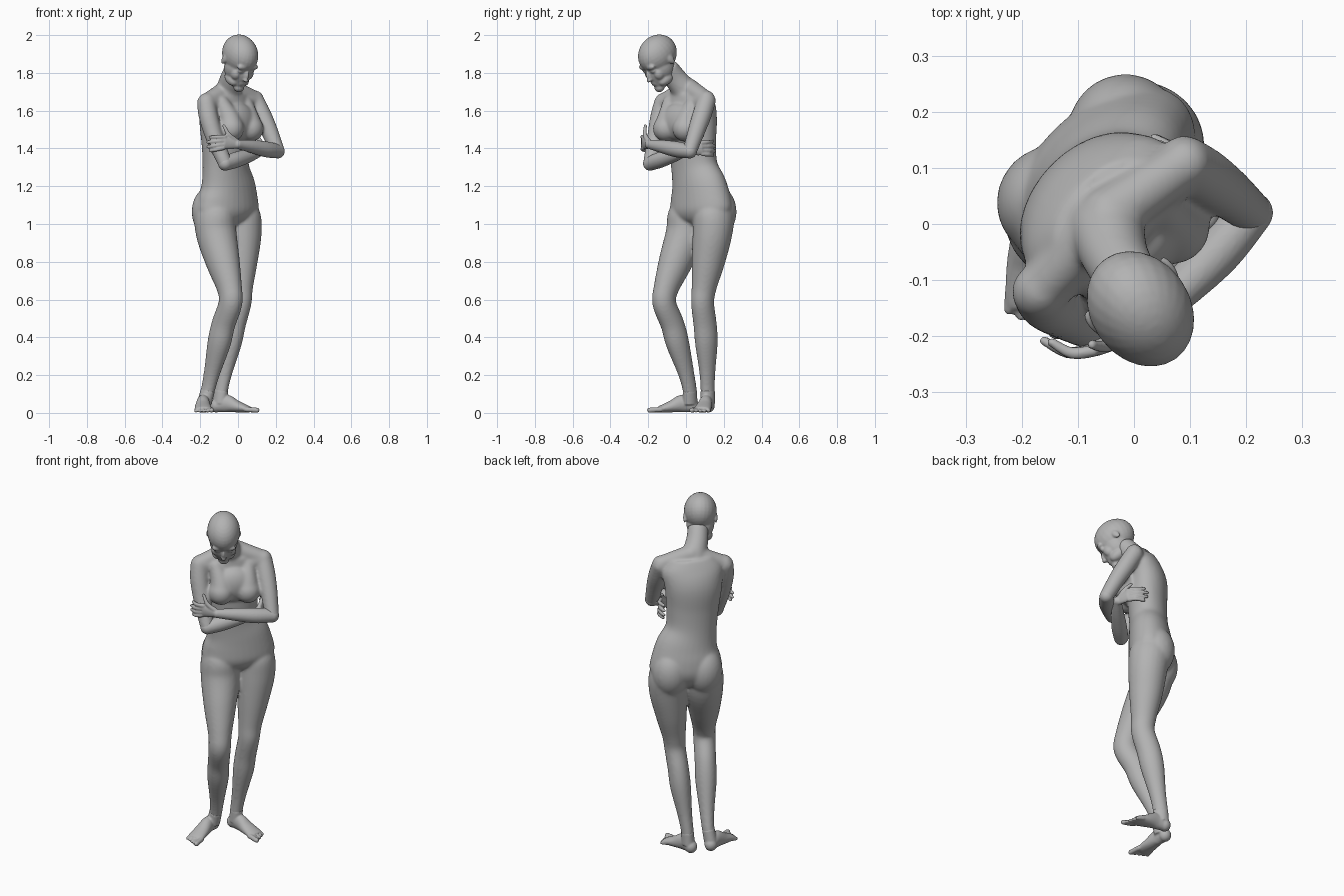
import bpy, bmesh, math
from mathutils import Vector, Matrix

old = bpy.data.objects.get("Cube")
if old:
    bpy.data.objects.remove(old, do_unlink=True)

grey = bpy.data.materials.new("plain grey")
grey.use_nodes = True
COL = (0.45, 0.45, 0.45, 1)
grey.diffuse_color = COL
grey.node_tree.nodes["Principled BSDF"].inputs["Base Color"].default_value = COL

FWD = Vector((1, -1, 0)).normalized()    # direction the body faces
LEFT = Vector((1, 1, 0)).normalized()
UP = Vector((0, 0, 1))
BODY = Matrix((LEFT, -FWD, UP)).transposed().to_4x4()


def ball(bm, pos, radii, rot=BODY):
    m = Matrix.Translation(pos) @ rot @ Matrix.Diagonal((*radii, 1))
    bmesh.ops.create_uvsphere(bm, u_segments=24, v_segments=16, radius=1, matrix=m)


def spline(pts, steps=5):
    """Catmull-Rom interpolation of tuples."""
    p = [Vector(pts[0])] + [Vector(q) for q in pts] + [Vector(pts[-1])]
    out = []
    for i in range(1, len(p) - 2):
        a, b, c, d = p[i - 1:i + 3]
        for k in range(steps):
            t = k / steps
            out.append(0.5 * (2 * b + (c - a) * t + (2 * a - 5 * b + 4 * c - d) * t * t
                              + (3 * b - a - 3 * c + d) * t ** 3))
    return out + [p[-1]]


def tube(bm, pts, ref=FWD, n=20):
    """Closed tube; each point is x, y, z, radius across ref, radius along ref."""
    pts = spline(pts)
    rings = []
    for i, q in enumerate(pts):
        t = pts[min(i + 1, len(pts) - 1)] - pts[max(i - 1, 0)]
        t = Vector(t[:3]).normalized()
        a = ref.cross(t).normalized()
        b = t.cross(a)
        rings.append([bm.verts.new(Vector(q[:3]) + a * (q[3] * math.cos(s)) + b * (q[4] * math.sin(s)))
                      for s in (2 * math.pi * k / n for k in range(n))])
    for r, s in zip(rings, rings[1:]):
        for k in range(n):
            bm.faces.new((r[k], r[(k + 1) % n], s[(k + 1) % n], s[k]))
    bm.faces.new(rings[0][::-1])
    bm.faces.new(rings[-1])


def round_tube(bm, pts, ref=FWD):
    """Tube of circular section with rounded ends; points are x, y, z, r."""
    tube(bm, [(*p, p[3]) for p in pts], ref)
    for p in (pts[0], pts[-1]):
        ball(bm, p[:3], (p[3],) * 3)


def finish(bm, name, voxel, smooth):
    """Fuse the shells into one smooth skin."""
    bmesh.ops.recalc_face_normals(bm, faces=bm.faces)
    me = bpy.data.meshes.new(name)
    bm.to_mesh(me)
    bm.free()
    me.materials.append(grey)
    ob = bpy.data.objects.new(name, me)
    bpy.context.collection.objects.link(ob)
    for f in me.polygons:
        f.use_smooth = True
    rm = ob.modifiers.new("fuse", 'REMESH')
    rm.mode, rm.voxel_size, rm.use_smooth_shade = 'VOXEL', voxel, True
    sm = ob.modifiers.new("soften", 'SMOOTH')
    sm.factor, sm.iterations = 0.5, smooth


def body_point(a, b, z):
    return LEFT * a + FWD * b + UP * z


# ---- torso, neck, upper arms and legs
bm = bmesh.new()
tube(bm, [(-.05, .085, .985, .1, .06), (-.053, .085, 1.02, .165, .1), (-.055, .082, 1.07, .197, .122),
          (-.055, .078, 1.13, .191, .122), (-.055, .068, 1.2, .172, .114), (-.065, .045, 1.3, .14, .104),
          (-.066, .033, 1.42, .144, .106), (-.07, .03, 1.55, .157, .107), (-.055, .02, 1.64, .165, .094),
          (-.045, .015, 1.7, .12, .075)], n=32)
tube(bm, [(-.06, .025, 1.6, .1, .075), (-.05, -.005, 1.7, .072, .068), (-.034, -.056, 1.77, .06, .061),
          (-.01, -.1, 1.83, .056, .057)])
ball(bm, body_point(-.028, .03, 1.54), (.115, .065, .1))                        # chest
for side, shoulder in ((1, (.09, .108, 1.66)), (-1, (-.166, -.118, 1.648))):
    a = -.028 + side * .073
    round_tube(bm, [(*body_point(a * 1.2, .0, 1.64), .04), (*body_point(a, .035, 1.56), .056),
                    (*body_point(a, .05, 1.505), .069)])                         # breast
    ball(bm, body_point(.016 + side * .09, -.13, 1.065), (.102, .1, .135))      # buttock
    round_tube(bm, [(-.045, .015, 1.72, .052), (*shoulder, .044)])              # shoulder slope
    round_tube(bm, [(*body_point(-.028, -.03, 1.62), .06), (*shoulder, .047)])

UPPER_ARMS = {
    "left": [(.09, .108, 1.652, .05), (.127, .084, 1.575, .051), (.167, .055, 1.49, .046), (.21, .02, 1.385, .038)],
    "right": [(-.168, -.12, 1.64, .05), (-.155, -.14, 1.56, .051), (-.118, -.163, 1.44, .046),
              (-.068, -.19, 1.32, .038)],
}
for arm in UPPER_ARMS.values():
    round_tube(bm, arm)

LEGS = {  # hip to ankle
    "right": [(-.105, .03, 1.15, .05, .05), (-.122, .012, 1.06, .1, .108), (-.115, .0, .95, .107, .108),
              (-.08, -.055, .8, .088, .093), (-.045, -.105, .66, .064, .07), (-.04, -.115, .58, .06, .066),
              (-.077, -.072, .47, .058, .067), (-.1, -.045, .37, .058, .066), (-.136, -.002, .22, .041, .047),
              (-.16, .02, .12, .034, .041), (-.178, .022, .05, .036, .042)],
    "left": [(.0, .135, 1.15, .05, .05), (.012, .148, 1.06, .098, .108), (.02, .14, .95, .104, .106),
             (.016, .118, .8, .086, .09), (.013, .095, .66, .064, .068), (.01, .088, .58, .058, .064),
             (-.02, .101, .47, .057, .066), (-.04, .108, .37, .056, .064), (-.071, .113, .22, .04, .046),
             (-.09, .115, .12, .034, .041), (-.095, .115, .05, .036, .042)],
}
for leg in LEGS.values():
    tube(bm, leg, n=24)
finish(bm, "body", .0065, 20)

# ---- feet: heel position, foot direction, side of the big toe
FEET = {"right": ((-.188, .035), (.05, -1), 1), "left": ((-.115, .118), (.97, -.22), -1)}
for key, ((hx, hy), d, s) in FEET.items():
    bm = bmesh.new()
    d = Vector((*d, 0)).normalized()
    inner = UP.cross(d) * s
    heel = Vector((hx, hy, 0))

    def on_foot(along, across, z):
        return heel + d * along + inner * across + UP * z
    tube(bm, LEGS[key][-2:])
    ball(bm, on_foot(0, 0, .038), (.034, .034, .036))
    tube(bm, [(*on_foot(-.01, 0, .035), .03, .033), (*on_foot(.05, 0, .05), .034, .047),
              (*on_foot(.11, -.003, .034), .042, .032), (*on_foot(.165, -.004, .021), .046, .02),
              (*on_foot(.185, -.004, .017), .042, .014)], UP)
    for i in range(5):     # toes, from big to small
        c = .034 - .0185 * i
        r = .0135 if i == 0 else .0095
        round_tube(bm, [(*on_foot(.17 - .005 * i, c, .018), r),
                        (*on_foot(.23 - .011 * i, c * 1.1, r + .001), r)], UP)
    finish(bm, key + "_foot", .005, 3)

# ---- head, bowed forward
HEAD = Matrix.Rotation(math.radians(35), 4, 'Z') @ Matrix.Rotation(math.radians(35), 4, 'X')
CENTRE = Vector((.012, -.152, 1.893))
bm = bmesh.new()


def head_ball(x, fwd, up, radii, tilt=0):
    pos = CENTRE + (HEAD @ Vector((x, -fwd, up)))
    ball(bm, pos, radii, HEAD @ Matrix.Rotation(math.radians(tilt), 4, 'X'))


head_ball(0, -.004, .004, (.089, .114, .1))              # skull
head_ball(0, .022, -.06, (.076, .077, .085))             # side of face
head_ball(0, .05, -.08, (.06, .061, .085))               # front of face
head_ball(0, .074, -.115, (.04, .034, .042))             # mouth
head_ball(0, .086, -.147, (.03, .026, .025))             # chin
head_ball(0, .11, -.058, (.011, .014, .032), -18)        # nose
head_ball(0, .119, -.078, (.015, .014, .01))
head_ball(0, .104, -.107, (.022, .009, .006))            # lips
head_ball(0, .103, -.118, (.019, .009, .007))
for s in (1, -1):
    head_ball(s * .032, .092, -.012, (.034, .016, .016))  # brow
    head_ball(s * .033, .09, -.038, (.02, .014, .012))    # eye
    head_ball(s * .04, .07, -.07, (.026, .03, .034))      # cheek
    head_ball(s * .036, .045, -.12, (.03, .05, .03))      # jaw
    head_ball(s * .084, -.012, -.035, (.009, .018, .029), 12)  # ear
finish(bm, "head", .005, 6)


# ---- forearms folded across the waist
def hand(bm, wrist, knuckle, tip, out, thumb_tip):
    wrist, knuckle, tip, out = map(Vector, (wrist, knuckle, tip, out))
    mid = wrist.lerp(knuckle, .5)
    tube(bm, [(*wrist, .023, .018), (*mid, .031, .016), (*knuckle, .037, .013)], out)
    across = out.cross(knuckle - wrist).normalized()
    if across.z < 0:
        across = -across
    for i, length in enumerate((.88, 1, .95, .75)):
        c = .03 - .02 * i
        base = knuckle + across * c
        end = base.lerp(tip + across * c * 1.3, length)
        bend = base.lerp(end, .5) + out * .012
        round_tube(bm, [(*base, .0115), (*bend, .0105), (*end, .0085)], out)
    round_tube(bm, [(*(wrist.lerp(knuckle, .25) + across * .018), .014),
                    (*(wrist.lerp(knuckle, .75) + across * .045), .0115), (*thumb_tip, .0085)], out)


FOREARMS = {
    "left": ([(.15, -.05, 1.395, .042), (.075, -.125, 1.41, .035), (.0, -.195, 1.422, .024)],
             ((.005, -.192, 1.422), (-.075, -.225, 1.432), (-.162, -.208, 1.42), (-.15, -1, 0), (-.075, -.215, 1.52))),
    "right": ([(-.01, -.135, 1.34, .042), (.065, -.06, 1.365, .035), (.128, .01, 1.39, .024)],
              ((.125, .006, 1.388), (.11, .085, 1.4), (.035, .155, 1.4), (1, .5, 0), (.095, .09, 1.47))),
}
for key, (path, grip) in FOREARMS.items():
    bm = bmesh.new()
    round_tube(bm, [UPPER_ARMS[key][-1]] + path, UP)
    hand(bm, *grip)
    finish(bm, key + "_forearm", .0045, 4)
